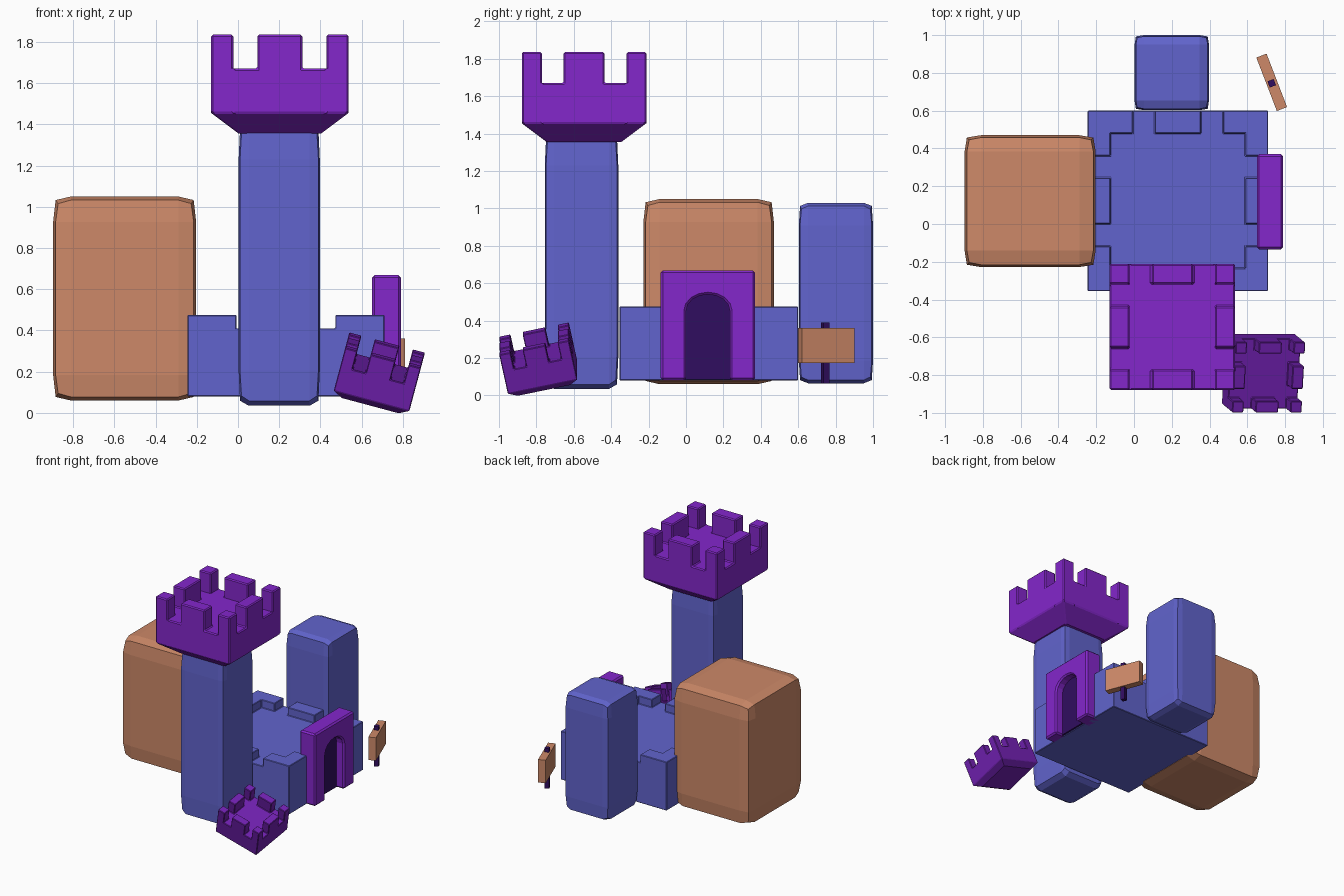
import bpy, bmesh, math
from mathutils import Vector

if "Cube" in bpy.data.objects:
    bpy.data.objects.remove(bpy.data.objects["Cube"])


def material(name, rgb):
    m = bpy.data.materials.new(name)
    m.diffuse_color = (*rgb, 1)
    m.use_nodes = True
    m.node_tree.nodes["Principled BSDF"].inputs["Base Color"].default_value = m.diffuse_color
    return m


PURPLE = material("purple", (0.23, 0.02, 0.60))
DEEP = material("deep_purple", (0.17, 0.015, 0.45))
BLUE = material("blue", (0.12, 0.127, 0.61))
TAN = material("tan", (0.61, 0.25, 0.14))
DARK = material("dark", (0.03, 0.004, 0.115))


def finish(bm, name, mat, loc=(0, 0, 0), rot=(0, 0, 0), bevel=0):
    bmesh.ops.recalc_face_normals(bm, faces=bm.faces)
    me = bpy.data.meshes.new(name)
    bm.to_mesh(me)
    bm.free()
    ob = bpy.data.objects.new(name, me)
    bpy.context.collection.objects.link(ob)
    me.materials.append(mat)
    ob.location = loc
    ob.rotation_euler = rot
    if bevel:
        mod = ob.modifiers.new("bevel", 'BEVEL')
        mod.width = bevel
        mod.limit_method = 'ANGLE'
        mod.angle_limit = math.radians(50)
    return ob


def box(name, mat, size, loc, rot=(0, 0, 0), bevel=0):
    bm = bmesh.new()
    bmesh.ops.create_cube(bm, size=1)
    bmesh.ops.scale(bm, vec=size, verts=bm.verts)
    return finish(bm, name, mat, loc, rot, bevel)


def soft_block(name, mat, lo, hi):
    """Block whose edges and corners are pulled slightly inward."""
    lo, hi = Vector(lo), Vector(hi)
    size, mid = hi - lo, (hi + lo) / 2
    cuts = (-1, -0.75, 0.75, 1)
    bm = bmesh.new()
    for axis in range(3):
        for side in (-1, 1):
            def point(i, j):
                p = [0, 0, 0]
                p[axis] = side
                p[(axis + 1) % 3], p[(axis + 2) % 3] = cuts[i], cuts[j]
                k = sum(abs(c) == 1 for c in p) - 1
                return [c * (1 - 0.035 * k) * s / 2 if abs(c) == 1 else c * s / 2
                        for c, s in zip(p, size)]
            for i in range(3):
                for j in range(3):
                    quad = ((i, j), (i + 1, j), (i + 1, j + 1), (i, j + 1))
                    bm.faces.new([bm.verts.new(point(*q)) for q in quad])
    bmesh.ops.remove_doubles(bm, verts=bm.verts, dist=1e-5)
    return finish(bm, name, mat, mid)


def battlement(name, mat, half, thick, arm, mid, rise, wall, loc,
               flare=None, rot=(0, 0, 0), bevel=0.008):
    """Square block with merlons; local z = 0 is the floor between merlons."""
    pos = sorted({mid, arm, half - thick, half})
    cuts = [-c for c in reversed(pos)] + pos
    bm = bmesh.new()
    grid = [[bm.verts.new((x, y, 0)) for y in cuts] for x in cuts]
    raised = []
    for i in range(len(cuts) - 1):
        for j in range(len(cuts) - 1):
            f = bm.faces.new((grid[i][j], grid[i + 1][j], grid[i + 1][j + 1], grid[i][j + 1]))
            c = f.calc_center_median()
            a, b = abs(c.x), abs(c.y)
            if max(a, b) > half - thick and (min(a, b) < mid or min(a, b) > arm):
                raised.append(f)

    # walls and flared underside
    def skirt(edges, dz, scale=1):
        geo = bmesh.ops.extrude_edge_only(bm, edges=edges)["geom"]
        for v in [g for g in geo if isinstance(g, bmesh.types.BMVert)]:
            v.co = (v.co.x * scale, v.co.y * scale, v.co.z - dz)
        return [g for g in geo if isinstance(g, bmesh.types.BMEdge) and g.is_boundary]

    rim = skirt([e for e in bm.edges if e.is_boundary], wall)
    if flare:
        rim = skirt(rim, *flare)
    bmesh.ops.contextual_create(bm, geom=rim)
    # merlons
    geo = bmesh.ops.extrude_face_region(bm, geom=raised)["geom"]
    for v in [g for g in geo if isinstance(g, bmesh.types.BMVert)]:
        v.co.z += rise
    old = [f for f in raised if f.is_valid]
    if old:
        bmesh.ops.delete(bm, geom=old, context='FACES')
    bmesh.ops.dissolve_limit(bm, angle_limit=0.01, verts=bm.verts, edges=bm.edges)
    return finish(bm, name, mat, loc, rot, bevel)


# towers and side block
soft_block("tall_tower", BLUE, (0.003, -0.755, 0.035), (0.397, -0.362, 1.40))
soft_block("short_tower", BLUE, (0.003, 0.603, 0.065), (0.397, 1.0, 1.03))
soft_block("side_block", TAN, (-0.897, -0.228, 0.06), (-0.203, 0.47, 1.05))

# courtyard base with low battlements
battlement("castle_base", BLUE, 0.4775, 0.12, 0.24, 0.122, 0.065, 0.33,
           (0.2325, 0.1225, 0.41), bevel=0.004)

# tower crown, and a smaller fallen one leaning on the ground
battlement("tower_crown", PURPLE, 0.333, 0.107, 0.226, 0.109, 0.165, 0.215,
           (0.203, -0.545, 1.67), flare=(0.1, 0.6))
battlement("fallen_crown", DEEP, 0.19, 0.061, 0.129, 0.062, 0.094, 0.125,
           (0.69, -0.793, 0.215), flare=(0.035, 0.75),
           rot=(math.radians(12), math.radians(15), 0), bevel=0.004)

# arched gate frame: outline in y/z, pushed through in x
outline = [(0.235, 0.08), (0.37, 0.08), (0.37, 0.668), (-0.135, 0.668), (-0.135, 0.08), (0.0, 0.08)]
for k in range(9):
    a = math.pi * (1 - k / 8)
    outline.append((0.1175 + 0.1175 * math.cos(a), 0.45 + 0.09 * math.sin(a)))
bm = bmesh.new()
face = bm.faces.new([bm.verts.new((0.65, y, z)) for y, z in outline])
geo = bmesh.ops.extrude_face_region(bm, geom=[face], use_keep_orig=True)["geom"]
bmesh.ops.translate(bm, vec=(0.14, 0, 0), verts=[g for g in geo if isinstance(g, bmesh.types.BMVert)])
finish(bm, "gate_frame", PURPLE, bevel=0.012)
box("gate_door", DARK, (0.06, 0.26, 0.48), (0.695, 0.1175, 0.325))

# signpost
turn = (0, 0, math.radians(21))
box("sign_post", DARK, (0.035, 0.035, 0.325), (0.729, 0.745, 0.2275), turn)
box("sign_board", TAN, (0.058, 0.303, 0.187), (0.729, 0.75, 0.267), turn)
